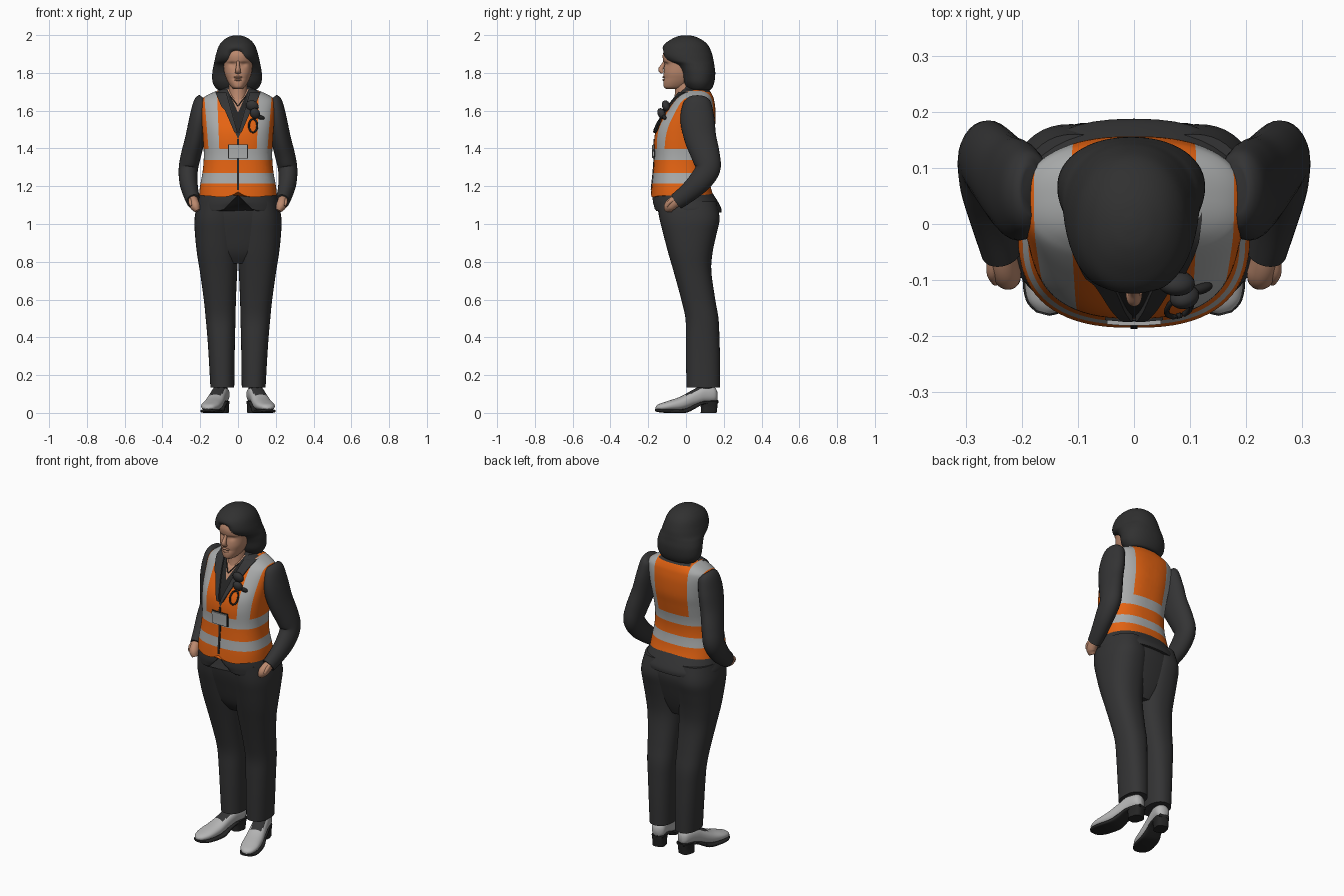
import bpy, bmesh, math
from mathutils import Vector, Matrix

if "Cube" in bpy.data.objects:
    bpy.data.objects.remove(bpy.data.objects["Cube"])

def mat(name, r, g, b):
    m = bpy.data.materials.new(name)
    m.diffuse_color = (r, g, b, 1)
    m.use_nodes = True
    m.node_tree.nodes["Principled BSDF"].inputs["Base Color"].default_value = m.diffuse_color
    return m

SUIT = mat("charcoal cloth", .034, .034, .035)
HAIR = mat("dark hair", .03, .03, .03)
ORANGE = mat("safety orange", .78, .125, .006)
GREY = mat("reflective grey", .40, .41, .41)
SKIN = mat("skin", .50, .25, .155)
SHOE = mat("pale shoe leather", .46, .46, .46)
BLACK = mat("black", .018, .018, .018)

def finish(bm, name, mats):
    bmesh.ops.recalc_face_normals(bm, faces=bm.faces[:])
    me = bpy.data.meshes.new(name)
    bm.to_mesh(me)
    bm.free()
    ob = bpy.data.objects.new(name, me)
    bpy.context.collection.objects.link(ob)
    for m in mats:
        me.materials.append(m)
    bpy.ops.object.select_all(action='DESELECT')
    ob.select_set(True)
    bpy.context.view_layer.objects.active = ob
    bpy.ops.object.shade_smooth_by_angle(angle=math.radians(50))
    return ob

def smooth_rows(rows, sub):
    """Catmull-Rom interpolation of tuples."""
    out = []
    for i in range(len(rows) - 1):
        p0, p1, p2, p3 = (rows[max(0, min(len(rows) - 1, i + k))] for k in (-1, 0, 1, 2))
        for s in range(sub):
            t = s / sub
            out.append(tuple(.5 * (2*b + (c-a)*t + (2*a-5*b+4*c-d)*t*t + (3*b-a-3*c+d)*t**3)
                             for a, b, c, d in zip(p0, p1, p2, p3)))
    return out + [rows[-1]]

def skin_rings(bm, loops):
    vs = [[bm.verts.new(c) for c in lp] for lp in loops]
    n = len(vs[0])
    for a, b in zip(vs, vs[1:]):
        for i in range(n):
            bm.faces.new((a[i], a[(i+1) % n], b[(i+1) % n], b[i]))
    bm.faces.new(vs[0])
    bm.faces.new(vs[-1])

def loft(name, rings, mats, axis='z', n=48, p=2.0, sub=4, warp=None, rule=None, cuts=()):
    """rings: (position on axis, centre x, half width, low, high)"""
    bm = bmesh.new()
    loops = []
    for t, cx, hw, lo, hi in smooth_rows(rings, sub):
        lp = []
        for i in range(n):
            a = 2 * math.pi * i / n
            c, s = math.cos(a), math.sin(a)
            x = cx + max(hw, .002) * math.copysign(abs(c) ** (2/p), c)
            w = (lo+hi)/2 + (hi-lo)/2 * math.copysign(abs(s) ** (2/p), s)
            v = Vector((x, w, t)) if axis == 'z' else Vector((x, t, w))
            lp.append(warp(v) if warp else v)
        loops.append(lp)
    skin_rings(bm, loops)
    for co, no in cuts:
        bmesh.ops.bisect_plane(bm, geom=bm.verts[:] + bm.edges[:] + bm.faces[:],
                               plane_co=co, plane_no=no)
    if rule:
        for f in bm.faces:
            f.material_index = rule(f.calc_center_median())
    return finish(bm, name, mats)

def tube(name, pts, m, n=28, sub=5):
    """pts: (x, y, z, sideways radius, other radius)"""
    rows = smooth_rows(pts, sub)
    P = [Vector(r[:3]) for r in rows]
    loops = []
    for i, r in enumerate(rows):
        t = (P[min(i+1, len(P)-1)] - P[max(i-1, 0)]).normalized()
        ref = Vector((1, 0, 0)) if abs(t.x) < .85 else Vector((0, 1, 0))
        s = (ref - t * ref.dot(t)).normalized()
        o = t.cross(s)
        loops.append([P[i] + s*r[3]*math.cos(2*math.pi*k/n) + o*r[4]*math.sin(2*math.pi*k/n)
                      for k in range(n)])
    bm = bmesh.new()
    skin_rings(bm, loops)
    return finish(bm, name, [m])

def blob(name, loc, rad, m, rot=(0, 0, 0)):
    bm = bmesh.new()
    bmesh.ops.create_uvsphere(bm, u_segments=20, v_segments=12, radius=1)
    ob = finish(bm, name, [m])
    ob.location, ob.scale, ob.rotation_euler = loc, rad, rot
    return ob

# Torso with the safety vest: cut along every colour border, then coloured by region
TORSO = [(1.15, 0, .206, -.185, .145), (1.20, 0, .201, -.181, .13), (1.28, 0, .187, -.173, .118),
         (1.36, 0, .181, -.168, .122), (1.45, 0, .185, -.168, .14), (1.52, 0, .19, -.152, .154),
         (1.60, 0, .197, -.105, .156), (1.65, 0, .197, -.07, .15), (1.675, 0, .175, -.05, .143),
         (1.70, 0, .125, -.03, .13), (1.715, 0, .08, -.015, .115), (1.722, 0, .04, .01, .09)]
TP = 2.5

def v_cuts(z0, k):
    return [((0, 0, z0), (sx, 0, -k)) for sx in (1, -1)]

cuts = [((0, 0, z), (0, 0, 1)) for z in (1.215, 1.27, 1.34, 1.397, 1.698)]
cuts += v_cuts(1.45, .43) + v_cuts(1.59, .45) + v_cuts(1.47, .25) + [((0, .04, 0), (0, 1, 0))]
for sx in (1, -1):
    cuts += [((sx*.10, 0, 1.42), (sx, 0, -.04)), ((sx*.158, 0, 1.42), (sx, 0, -.08))]

def vest_rule(c):
    x, z = abs(c.x), c.z
    if c.y < .04:
        if x < .45 * (z - 1.59):
            return 3
        if x < .25 * (z - 1.47):
            return 4
        if x < .43 * (z - 1.45):
            return 2
    elif z > 1.698 and x < .1:
        return 2
    if 1.215 < z < 1.27 or 1.34 < z < 1.397:
        return 1
    if z > 1.397 and .10 + .04*(z-1.42) < x < .158 + .08*(z-1.42):
        return 1
    return 0

def vest_hem(v):
    if v.z < 1.2 and v.y < 0:
        v.z += (1.2 - v.z) / .05 * (.02 * math.exp(-(v.x/.025)**2) - .008 * math.exp(-((abs(v.x)-.09)/.05)**2))
    return v

loft("vest_torso", TORSO, [ORANGE, GREY, SUIT, SKIN, BLACK], n=72, p=TP, sub=5,
     warp=vest_hem, rule=vest_rule, cuts=cuts)

DENSE = smooth_rows(TORSO, 12)
def front_y(x, z):
    _, _, hw, lo, hi = min(DENSE, key=lambda r: abs(r[0] - z))
    return (lo+hi)/2 - (hi-lo)/2 * (1 - min(.999, abs(x)/hw) ** TP) ** (1/TP)

def patch(name, f, m, lift, nu=4, nv=16):
    """Plate laid over the front of the torso; f(u, v) gives x and z."""
    bm = bmesh.new()
    g = []
    for j in range(nv + 1):
        row = []
        for i in range(nu + 1):
            x, z = f(i/nu, j/nv)
            row.append([bm.verts.new((x, front_y(x, z) - d, z)) for d in (lift, -.005)])
        g.append(row)
    for j in range(nv):
        for i in range(nu):
            q = (g[j][i], g[j][i+1], g[j+1][i+1], g[j+1][i])
            bm.faces.new([v[0] for v in q])
            bm.faces.new([v[1] for v in q])
    edge = [g[0][i] for i in range(nu)] + [g[j][nu] for j in range(nv)] \
        + [g[nv][i] for i in range(nu, 0, -1)] + [g[j][0] for j in range(nv, 0, -1)]
    for a, b in zip(edge, edge[1:] + edge[:1]):
        bm.faces.new((a[0], b[0], b[1], a[1]))
    return finish(bm, name, [m])

# Jacket lapels, zip and front buckle
for sx in (1, -1):
    def lapel(u, v):
        z = 1.485 + .215 * v
        a, b = .28*(z-1.475), .43*(z-1.45) + (.014 if v > .62 else .004)
        return sx * (a + (b - a) * u), z
    patch("lapel", lapel, SUIT, .012)
patch("vest_zip", lambda u, v: ((u-.5)*.012, 1.18 + .27*v), BLACK, .004)
patch("buckle_backing", lambda u, v: ((u-.5)*.104, 1.346 + .076*v), BLACK, .005)
patch("front_buckle", lambda u, v: ((u-.5)*.096, 1.35 + .068*v), GREY, .012)

# Jacket hem below the vest, cut away at the front
def cutaway(v):
    if v.y < 0:
        v.z = max(v.z, 1.068 + .085 * math.exp(-(v.x/.05)**2) + .02*max(0, abs(v.x)-.13)/.09)
    return v
loft("jacket_skirt", [(1.062, 0, .222, -.168, .187), (1.085, 0, .223, -.172, .186),
     (1.12, 0, .214, -.177, .168), (1.18, 0, .198, -.174, .13)], [SUIT], p=2.4, warp=cutaway)
loft("jacket_collar", [(1.66, 0, .10, -.035, .125), (1.70, 0, .092, -.03, .115),
     (1.735, 0, .07, -.005, .09)], [SUIT])

# Trousers: pelvis plus two legs
loft("trouser_seat", [(.79, 0, .10, -.045, .10), (.85, 0, .17, -.085, .125), (.95, 0, .215, -.118, .155),
     (1.05, 0, .222, -.145, .174), (1.16, 0, .198, -.155, .14)], [SUIT], p=2.3)
LEG = [(.135, .083, .063, .003, .18), (.28, .086, .068, 0, .18), (.40, .089, .073, -.001, .177),
       (.50, .092, .079, -.003, .172), (.60, .096, .085, -.025, .155), (.75, .103, .099, -.066, .134),
       (.85, .108, .11, -.095, .141), (.95, .111, .117, -.121, .162), (1.03, .112, .118, -.14, .178),
       (1.12, .105, .108, -.15, .16)]

UPPER = [(0, 0, .018, .065, .115), (-.02, 0, .038, .055, .138), (-.08, 0, .043, .05, .145),
         (-.13, 0, .045, .035, .122), (-.20, 0, .051, .014, .085), (-.27, 0, .05, .012, .062),
         (-.315, 0, .034, .014, .047), (-.332, 0, .012, .02, .034)]
SOLE = [(.002, 0, .028, .05, .068), (-.08, 0, .042, .045, .062), (-.13, 0, .044, .02, .045),
        (-.18, 0, .052, 0, .022), (-.27, 0, .053, 0, .018), (-.318, 0, .036, .004, .02),
        (-.335, 0, .012, .01, .022)]
HEEL = [(0, 0, .036, -.085, -.004), (.03, 0, .036, -.085, .0), (.062, 0, .04, -.09, .003)]
ARM = [(.18, .06, 1.665, .025, .045), (.19, .06, 1.645, .044, .072), (.205, .06, 1.56, .052, .09),
       (.225, .075, 1.46, .053, .085), (.25, .105, 1.36, .053, .075), (.263, .115, 1.29, .051, .066),
       (.262, .07, 1.222, .048, .06), (.25, .01, 1.165, .042, .051), (.236, -.05, 1.12, .036, .044)]

for sx in (1, -1):
    loft("trouser_leg", LEG, [SUIT], p=2.3, warp=lambda v: Vector((sx*v.x, v.y, v.z)))
    # Shoes turned outwards
    turn = Matrix.Translation((sx*.076, .163, 0)) @ Matrix.Rotation(sx*math.radians(15), 4, 'Z')
    for nm, r, m, ax, p in (("shoe_sole", SOLE, BLACK, 'y', 4), ("shoe_heel", HEEL, BLACK, 'z', 3)):
        loft(nm, r, [m], axis=ax, p=p, n=32).matrix_world = turn
    loft("shoe_upper", UPPER, [SHOE, SUIT], axis='y', p=2.3, n=40, sub=6,
         rule=lambda c: int(-.17 < c.y < -.07 and abs(c.x) < .032 and c.z > .085)).matrix_world = turn
    loft("sock", [(.10, 0, .034, -.11, -.02), (.17, 0, .04, -.11, -.02)], [SUIT]).matrix_world = turn
    # Sleeves and hands in pockets
    tube("sleeve", [(sx*a[0],) + a[1:] for a in ARM], SUIT)
    tube("hand", [(sx*.24, -.03, 1.135, .025, .03), (sx*.234, -.068, 1.112, .027, .032),
                  (sx*.226, -.088, 1.092, .026, .03), (sx*.215, -.094, 1.07, .015, .02)], SKIN)
    tube("thumb", [(sx*.248, -.05, 1.135, .012, .012), (sx*.252, -.085, 1.118, .011, .012),
                   (sx*.246, -.102, 1.095, .008, .009)], SKIN)

# Neck, head and face
loft("neck", [(1.62, 0, .055, -.075, .06), (1.68, 0, .05, -.06, .06), (1.77, 0, .048, -.055, .06)], [SKIN])
FACE = [(1.715, 0, .022, -.105, -.03), (1.725, 0, .036, -.117, 0), (1.745, 0, .05, -.12, .03),
        (1.77, 0, .062, -.118, .05), (1.80, 0, .072, -.118, .06), (1.845, 0, .077, -.113, .07),
        (1.865, 0, .077, -.121, .07), (1.90, 0, .074, -.122, .07), (1.94, 0, .06, -.10, .06),
        (1.96, 0, .03, -.06, .04)]
def features(v):
    if v.y < -.04:  # eye hollows and mouth line
        for ex in (-.032, .032):
            v.y += .008 * math.exp(-((v.x-ex)/.016)**2 - ((v.z-1.845)/.012)**2)
        v.y += .005 * math.exp(-(v.x/.025)**2 - ((v.z-1.77)/.005)**2)
    return v
loft("head", FACE, [SKIN], n=72, p=2.2, sub=6, warp=features)
tube("nose", [(0, -.113, 1.865, .008, .006), (0, -.122, 1.84, .009, .01), (0, -.133, 1.817, .013, .014),
              (0, -.123, 1.80, .015, .008)], SKIN)
for z, w in ((1.777, .024), (1.763, .02)):
    blob("lip", (0, -.116, z), (w, .009, .006), SKIN)

# Bobbed hair with a swept fringe
BOB = [(1.708, -.005, .085, .025, .115), (1.715, -.005, .108, .005, .135), (1.75, -.005, .129, -.016, .15),
       (1.80, -.005, .131, -.03, .155), (1.84, -.005, .124, -.058, .15), (1.865, -.005, .119, -.108, .146),
       (1.90, -.005, .111, -.13, .138), (1.945, -.005, .095, -.119, .118), (1.975, -.005, .07, -.083, .085),
       (1.993, -.005, .038, -.045, .045), (1.999, -.005, .01, -.012, .012)]
def fringe(v):
    if v.y < 0:
        v.y += .034 * math.exp(-((v.x+.012)/.034)**2 - ((v.z-1.885)/.035)**4)
    return v
loft("hair", BOB, [HAIR], n=72, p=2.15, sub=6, warp=fringe)

# Necklace, lapel microphone and its clip ring
beads = [(x/100, front_y(x/100, 1.625 + .013*abs(x)) - .004, 1.625 + .013*abs(x), .003, .003)
         for x in range(-4, 5)]
tube("necklace", beads, BLACK, n=8, sub=2)
blob("lapel_flower", (.075, -.105, 1.625), (.034, .022, .03), SUIT, (.4, .3, 0))
blob("lapel_flower_lower", (.09, -.13, 1.585), (.026, .02, .03), SUIT, (.4, -.4, 0))
blob("lapel_clip", (.12, -.115, 1.565), (.022, .01, .012), BLACK, (0, .3, .3))
ring = []
for k in range(17):
    a = 2 * math.pi * k / 16
    x, z = .08 + .022 * math.cos(a), 1.52 + .035 * math.sin(a)
    ring.append((x, front_y(x, z) - .008, z, .005, .005))
tube("clip_ring", ring, BLACK, n=8, sub=2)
